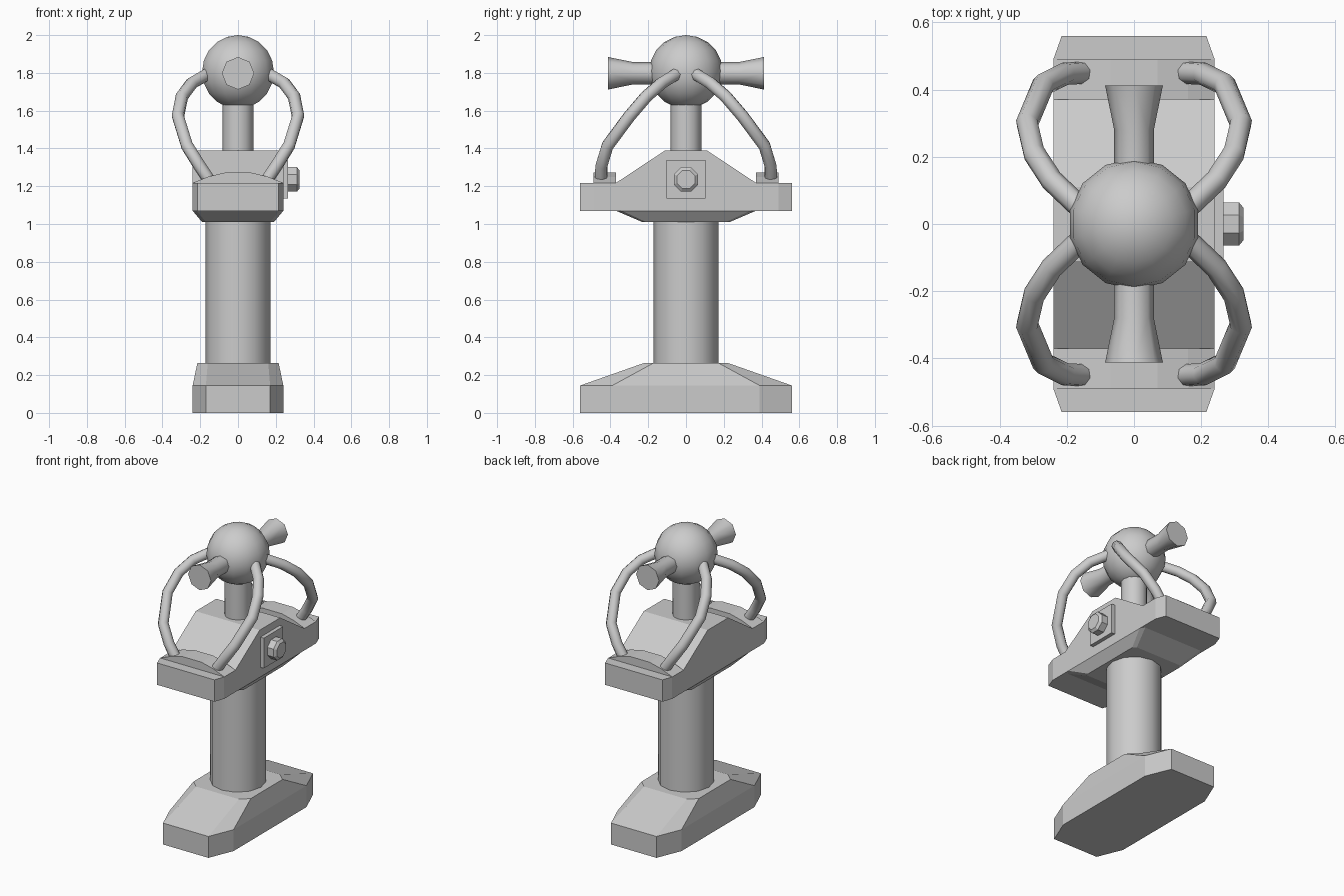
import bpy, math
from math import sin, cos, pi

if "Cube" in bpy.data.objects:
    bpy.data.objects.remove(bpy.data.objects["Cube"])


def smooth(ob, angle):
    bpy.ops.object.select_all(action='DESELECT')
    ob.select_set(True)
    bpy.context.view_layer.objects.active = ob
    bpy.ops.object.shade_smooth_by_angle(angle=math.radians(angle))


def loft(name, rings, angle=None):
    """Skin a list of equal-length point rings and cap both ends."""
    n = len(rings[0])
    verts = [p for r in rings for p in r]
    faces = [list(range(n))[::-1], list(range(len(verts) - n, len(verts)))]
    for k in range(len(rings) - 1):
        a, b = k * n, (k + 1) * n
        faces += [(a + i, a + (i + 1) % n, b + (i + 1) % n, b + i) for i in range(n)]
    me = bpy.data.meshes.new(name)
    me.from_pydata(verts, [], faces)
    ob = bpy.data.objects.new(name, me)
    bpy.context.collection.objects.link(ob)
    bpy.ops.object.select_all(action='DESELECT')
    ob.select_set(True)
    bpy.context.view_layer.objects.active = ob
    bpy.ops.object.mode_set(mode='EDIT')
    bpy.ops.mesh.select_all(action='SELECT')
    bpy.ops.mesh.normals_make_consistent(inside=False)
    bpy.ops.object.mode_set(mode='OBJECT')
    if angle:
        smooth(ob, angle)
    return ob


def octagon(x, y, cx, cy, z):
    """Rectangle of half size x, y with corners cut at cx, cy."""
    return [(cx, -y, z), (x, -cy, z), (x, cy, z), (cx, y, z),
            (-cx, y, z), (-x, cy, z), (-x, -cy, z), (-cx, -y, z)]


def turned(name, axis, centre, profile, sides, angle=None, phase=0.0):
    """Turned part: profile is (distance along axis, radius)."""
    rings = []
    for d, r in profile:
        ring = []
        for i in range(sides):
            t = 2 * pi * i / sides + phase
            u, v = r * cos(t), r * sin(t)
            off = {'x': (d, u, v), 'y': (u, d, v), 'z': (u, v, d)}[axis]
            ring.append(tuple(c + o for c, o in zip(centre, off)))
        rings.append(ring)
    return loft(name, rings, angle)


def prism(name, axis, outline, lo, hi):
    """Extrude an outline (horizontal, z) along x or y."""
    place = (lambda d, p: (d, p[0], p[1])) if axis == 'x' else (lambda d, p: (p[0], d, p[1]))
    return loft(name, [[place(d, p) for p in outline] for d in (lo, hi)])


# foot with cut corners and sloping top
loft("foot", [octagon(0.24, 0.56, 0.17, 0.39, 0),
              octagon(0.24, 0.56, 0.17, 0.39, 0.145),
              octagon(0.215, 0.22, 0.16, 0.17, 0.265)])

# column
turned("column", 'z', (0, 0, 0), [(0.25, 0.172), (1.02, 0.172)], 12, 40)

# crosshead: underside taper, plate and raised ridge
loft("crosshead_plate", [octagon(0.19, 0.23, 0.17, 0.21, 1.01),
                         octagon(0.24, 0.37, 0.22, 0.34, 1.07)]).name = "crosshead_underside"
loft("crosshead_plate", [octagon(0.24, 0.56, 0.215, 0.49, z) for z in (1.07, 1.218)])
prism("crosshead_ridge", 'x', [(-0.37, 1.218), (0.37, 1.218), (0.11, 1.39), (-0.11, 1.39)],
      -0.24, 0.24)

# arched pads under the loop ends
for s, label in ((-1, "front"), (1, "back")):
    prism(label + "_pad", 'y',
          [(-0.24, 1.218), (0.24, 1.218), (0.16, 1.25), (0.07, 1.272),
           (-0.07, 1.272), (-0.16, 1.25)], s * 0.37, s * 0.49)

# bolt and square washer on the right side
prism("bolt_washer", 'x', [(-0.103, 1.135), (0.103, 1.135), (0.103, 1.34), (-0.103, 1.34)],
      0.23, 0.266)
turned("bolt_head", 'x', (0, 0, 1.236), [(0.26, 0.07), (0.312, 0.07), (0.326, 0.052)], 8,
       phase=pi / 8)

# neck and ball
turned("neck", 'z', (0, 0, 0), [(1.38, 0.082), (1.66, 0.082)], 12, 40)
bpy.ops.mesh.primitive_uv_sphere_add(segments=14, ring_count=10, radius=0.195,
                                     location=(0, 0, 1.805))
bpy.context.object.name = "ball"
smooth(bpy.context.object, 60)

# flared horns, front and back
for s, label in ((-1, "front"), (1, "back")):
    turned(label + "_horn", 'y', (0, 0, 1.798),
           [(s * 0.12, 0.059), (s * 0.28, 0.059), (s * 0.412, 0.086)], 8, 50)

# four bent loops from ball to pads
path = [(0.15, 0.04, 1.80), (0.245, 0.13, 1.745), (0.297, 0.21, 1.675),
        (0.318, 0.30, 1.57), (0.27, 0.415, 1.415), (0.205, 0.447, 1.31), (0.155, 0.45, 1.235)]
for sx, a in ((-1, "left"), (1, "right")):
    for sy, b in ((-1, "front"), (1, "back")):
        name = f"{b}_{a}_loop"
        cu = bpy.data.curves.new(name, 'CURVE')
        cu.dimensions = '3D'
        cu.bevel_depth = 0.034
        cu.bevel_resolution = 2
        cu.use_fill_caps = True
        sp = cu.splines.new('POLY')
        sp.points.add(len(path) - 1)
        for p, (x, y, z) in zip(sp.points, path):
            p.co = (sx * x, sy * y, z, 1)
        ob = bpy.data.objects.new(name, cu)
        bpy.context.collection.objects.link(ob)
        bpy.ops.object.select_all(action='DESELECT')
        ob.select_set(True)
        bpy.context.view_layer.objects.active = ob
        bpy.ops.object.convert(target='MESH')
        smooth(bpy.context.object, 50)
